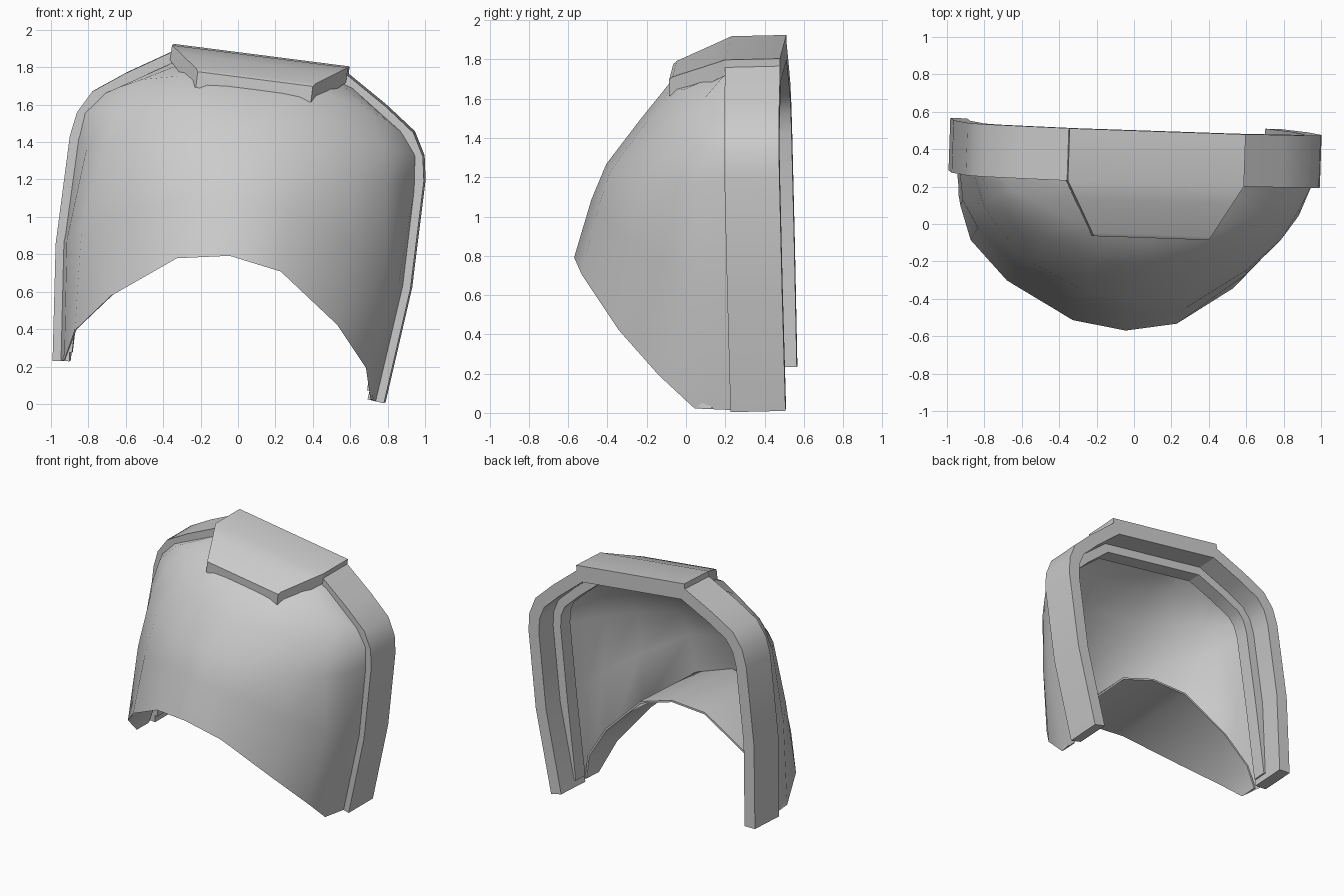
import bpy, bmesh
from mathutils import Vector

if "Cube" in bpy.data.objects:
    bpy.data.objects.remove(bpy.data.objects["Cube"])


def place(u, y, d):
    """Symmetric design space (u across, y back, d down from top) -> tilted model space."""
    return Vector((0.12 + 0.992 * u - 0.127 * d + 0.034 * (y - 0.3),
                   y - 0.034 * u + 0.024 * d,
                   1.86 - 0.127 * u - 0.992 * d + 0.024 * (y - 0.3)))


def make(name, rings, angle=0.5):
    """Loft closed rings; ends are closed with a strip of quads."""
    bm = bmesh.new()
    vs = [[bm.verts.new(place(*p)) for p in r] for r in rings]
    n = len(rings[0])
    for a, b in zip(vs, vs[1:]):
        for j in range(n):
            k = (j + 1) % n
            bm.faces.new((a[j], a[k], b[k], b[j]))
    for r in (vs[0], vs[-1]):
        for j in range(n // 2 - 1):
            bm.faces.new((r[j], r[j + 1], r[n - 2 - j], r[n - 1 - j]))
    bmesh.ops.recalc_face_normals(bm, faces=bm.faces)
    me = bpy.data.meshes.new(name)
    bm.to_mesh(me)
    bm.free()
    ob = bpy.data.objects.new(name, me)
    bpy.context.collection.objects.link(ob)
    bpy.ops.object.select_all(action='DESELECT')
    bpy.context.view_layer.objects.active = ob
    ob.select_set(True)
    bpy.ops.object.shade_smooth_by_angle(angle=angle)
    return ob


def inset(path, dist):
    """Mitred inward offset of an open arch."""
    out = []
    for i, p in enumerate(path):
        a = Vector(path[max(i - 1, 0)])
        b = Vector(p)
        c = Vector(path[min(i + 1, len(path) - 1)])
        ns = [Vector((-v.y, v.x)) for v in ((b - a).normalized(), (c - b).normalized())
              if v.length > 1e-6]
        m = sum(ns, Vector((0, 0))).normalized()
        out.append(tuple(b + m * dist / m.dot(ns[0])))
    return out


def mirrored(half):
    """Half row starting on the centre line -> full row."""
    return [(-p[0], *p[1:]) for p in half[:0:-1]] + half


def arch_band(name, path, t0, t1, fronts, y1, lean=0):
    o, i = inset(path, t0), inset(path, t1)
    return make(name, [[(a[0], y, a[1]), (a[0], y1, a[1]), (b[0], y1, b[1]), (b[0], y + lean, b[1])]
                       for a, b, y in zip(o, i, fronts)])


# arched rim band and the ledge lining it
rim = mirrored([(0, .03), (.46, .03), (.70, .18), (.865, .30), (.932, .42),
                (.954, .55), (.956, 1.13), (.893, 1.755)])
ledge = [(-.95, 1.70)] + rim[1:-1] + [(.95, 1.70)]
arch_band("rim_band", rim, 0, .09, [.215] * len(rim), .495)
arch_band("inner_ledge", ledge, .07, .155, [.22] * len(rim), .33)

# curved front shell: half rows from centre to side, bottom to top
rows = [
    [(0, -.595, 1.055), (.28, -.55, 1.105), (.61, -.355, 1.355), (.785, -.15, 1.57), (.825, .03, 1.74), (.85, .23, 1.75)],
    [(0, -.50, .76), (.28, -.46, .78), (.62, -.27, .92), (.82, -.07, 1.02), (.895, .07, 1.10), (.915, .23, 1.12)],
    [(0, -.42, .58), (.28, -.39, .58), (.58, -.24, .58), (.76, -.07, .58), (.85, .06, .58), (.91, .23, .56)],
    [(0, -.245, .36), (.27, -.22, .36), (.54, -.10, .36), (.72, .01, .38), (.83, .10, .40), (.895, .23, .42)],
    [(0, -.09, .175), (.25, -.07, .17), (.42, -.005, .155), (.61, .09, .20), (.73, .15, .26), (.81, .23, .31)],
    [(0, .23, .07), (.16, .23, .07), (.28, .23, .07), (.37, .22, .07), (.42, .22, .07), (.46, .23, .07)],
]
lower = mirrored(rows[0])
arch = [(u, d) for u, y, d in lower]
shell = [lower + [(q[0], p[1] + .07, q[1]) for p, q in zip(lower, inset(arch, -.012))][::-1]]
for r in rows[1:]:
    inner = [(u * .93, y + .065 * (1 - abs(u)), d + .035 * (1 - d)) for u, y, d in r]
    shell.append(mirrored(r) + mirrored(inner)[::-1])
make("front_shell", shell, 0.75)

# thin arched floor running back from the shell's lower edge
arch_band("lower_floor", arch[1:-1], 0, -.014, [y + .002 for u, y, d in lower[1:-1]], .17, .06)

# top cap: slab that bends down and narrows toward the front lip
cap = [(.495, .474, 0, .10), (.215, .474, 0, .08), (.12, .42, .035, .13),
       (-.06, .32, .10, .20), (-.078, .31, .115, .20)]
make("top_cap", [[(-w, y, a), (w, y, a), (w, y, b), (-w, y, b)] for y, w, a, b in cap])
